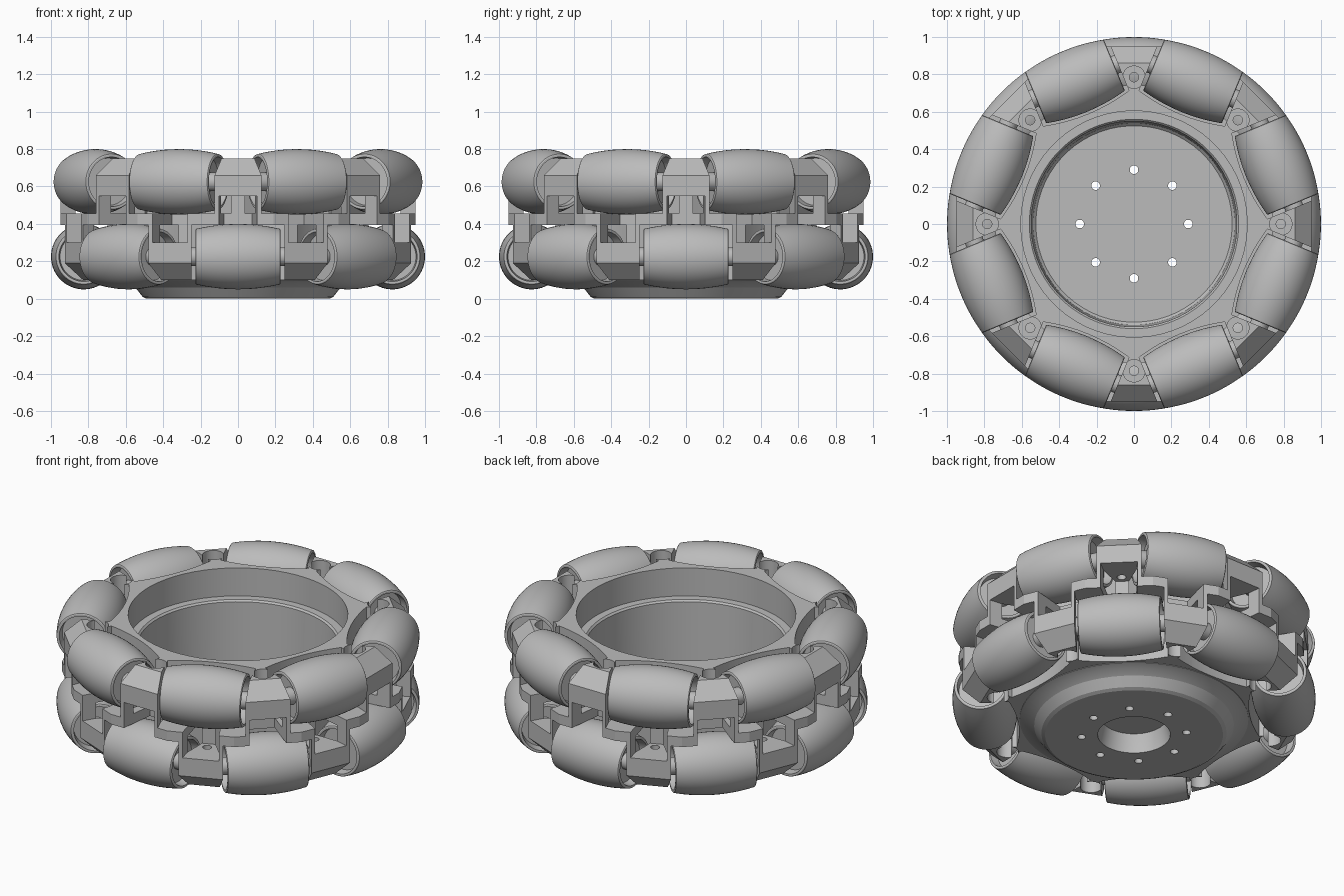
import bpy, bmesh, math
from mathutils import Matrix, Vector

if "Cube" in bpy.data.objects:
    bpy.data.objects.remove(bpy.data.objects["Cube"])

grey = bpy.data.materials.new("light_grey")
grey.use_nodes = True
grey.diffuse_color = (0.5, 0.5, 0.5, 1)
grey.node_tree.nodes["Principled BSDF"].inputs["Base Color"].default_value = (0.5, 0.5, 0.5, 1)

MID = 0.425                 # height of the plane between the two roller rows
AXIS = 0.825                # distance of roller axes from the centre
STEP = math.radians(45)
EIGHT = [i * STEP for i in range(8)]


def lathe(bm, profile, n, matrix=Matrix()):
    """Solid of revolution about z; the profile starts and ends on the axis."""
    rings = []
    for r, z in profile:
        count = n if r > 0 else 1
        rings.append([bm.verts.new(matrix @ Vector((r * math.cos(a), r * math.sin(a), z)))
                      for a in ((k + 0.5) * math.tau / n for k in range(count))])
    for a, b in zip(rings, rings[1:]):
        for k in range(n):
            quad = [a[k % len(a)], a[(k + 1) % len(a)], b[(k + 1) % len(b)], b[k % len(b)]]
            bm.faces.new(list(dict.fromkeys(quad)))


def prism(bm, outline, z0, z1, angle):
    """Vertical prism from (radial, tangential) points, turned about z."""
    turn = Matrix.Rotation(angle, 4, 'Z')
    low, high = [[bm.verts.new(turn @ Vector((r, t, z))) for r, t in outline] for z in (z0, z1)]
    bm.faces.new(low)
    bm.faces.new(high)
    for k in range(len(low)):
        j = (k + 1) % len(low)
        bm.faces.new([low[k], low[j], high[j], high[k]])


def finish(name, bm):
    bmesh.ops.recalc_face_normals(bm, faces=bm.faces)
    mesh = bpy.data.meshes.new(name)
    bm.to_mesh(mesh)
    bm.free()
    mesh.materials.append(grey)
    obj = bpy.data.objects.new(name, mesh)
    bpy.context.collection.objects.link(obj)
    return obj


def smooth(obj):
    bpy.ops.object.select_all(action='DESELECT')
    obj.select_set(True)
    bpy.context.view_layer.objects.active = obj
    bpy.ops.object.shade_smooth_by_angle(angle=math.radians(16))


def combine(target, bm, operation='DIFFERENCE'):
    tool = finish("cutter", bm)
    tool.hide_render = True
    mod = target.modifiers.new("combine", 'BOOLEAN')
    mod.operation, mod.object, mod.solver = operation, tool, 'EXACT'
    bpy.context.view_layer.objects.active = target
    bpy.ops.object.modifier_apply(modifier=mod.name)
    bpy.data.objects.remove(tool)


def barrel(t):
    """Roller radius at a distance along its axis, so the rim is round."""
    return math.sqrt(1 - t * t) - AXIS


# Sixteen-sided frame with chamfered rims
wide = 1 / math.cos(math.pi / 16)
bm = bmesh.new()
lathe(bm, [(0, 0.1), (0.86 * wide, 0.1), (0.95 * wide, 0.19),
           (0.95 * wide, 0.66), (0.86 * wide, 0.75), (0, 0.75)], 16)
frame = finish("wheel_frame", bm)

# Dished hub underneath
bm = bmesh.new()
lathe(bm, [(0, 0), (0.49, 0), (0.51, 0.01), (0.55, 0.06), (0.59, 0.085), (0.63, 0.097),
           (0.63, 0.14), (0, 0.14)], 64)
combine(frame, bm, 'UNION')

# Bowl with a ledge, and the socket under the hub
bm = bmesh.new()
lathe(bm, [(0, 0.165), (0.34, 0.165), (0.34, 0.16), (0.525, 0.16), (0.54, 0.175),
           (0.55, 0.57), (0.56, 0.58), (0.605, 0.58), (0.605, 0.9), (0, 0.9)], 64)
lathe(bm, [(0, -0.1), (0.2, -0.1), (0.2, 0.02), (0.18, 0.11), (0, 0.11)], 48)
combine(frame, bm)

# Roller pockets: lower row on the axes, upper row between them
bm = bmesh.new()
ts = [-0.248 + 0.062 * k for k in range(9)]
outline = [(AXIS - barrel(t) - 0.012, t) for t in ts] + [(1.2, ts[-1]), (1.2, ts[0])]
for a in EIGHT:
    prism(bm, outline, -0.1, MID - 0.03, a)
    prism(bm, outline, MID + 0.03, 1, a + STEP / 2)
combine(frame, bm)

# Tapered recesses behind each roller's bracket
bm = bmesh.new()
funnel = [(0.74, -0.075), (0.74, 0.075), (1.2, 0.135), (1.2, -0.135)]
for a in EIGHT:
    prism(bm, funnel, MID - 0.04, MID + 0.125, a)
    prism(bm, funnel, MID - 0.125, MID + 0.04, a + STEP / 2)
combine(frame, bm)

# Counterbored bolt holes on both rims, and hub bolt holes
bm = bmesh.new()
for a in EIGHT:
    for turn, flip in ((a, 1), (a + STEP / 2, -1)):
        spot = Matrix.Translation((0.785 * math.cos(turn), 0.785 * math.sin(turn), MID))
        lathe(bm, [(0, 0.1), (0.025, 0.1), (0.025, 0.21), (0.06, 0.21), (0.06, 0.4), (0, 0.4)],
              24, spot @ Matrix.Diagonal((1, 1, flip, 1)))
    spot = Matrix.Translation((0.29 * math.cos(a), 0.29 * math.sin(a), 0))
    lathe(bm, [(0, -0.1), (0.023, -0.1), (0.023, 0.3), (0, 0.3)], 20, spot)
combine(frame, bm)
smooth(frame)

# Barrel rollers with recessed ends and axle stubs
half = 0.228
end = barrel(half)
curve = [(barrel(t), t) for t in (half * (k / 6 - 1) for k in range(13))]
bottom = [(0, -0.27), (0.05, -0.27), (0.05, 0.05 - half), (end - 0.022, 0.05 - half),
          (end - 0.016, -half), (end - 0.005, -half)]
profile = bottom + [(r, t * 0.985) for r, t in curve] + [(r, -t) for r, t in reversed(bottom)]
for row, height, offset in (("lower", MID - 0.2, 0), ("upper", MID + 0.2, STEP / 2)):
    for k, a in enumerate(EIGHT):
        place = (Matrix.Rotation(a + offset, 4, 'Z') @ Matrix.Translation((AXIS, 0, height))
                 @ Matrix.Rotation(math.pi / 2, 4, 'X'))
        bm = bmesh.new()
        lathe(bm, profile, 48, place)
        smooth(finish(f"{row}_roller_{k + 1}", bm))
